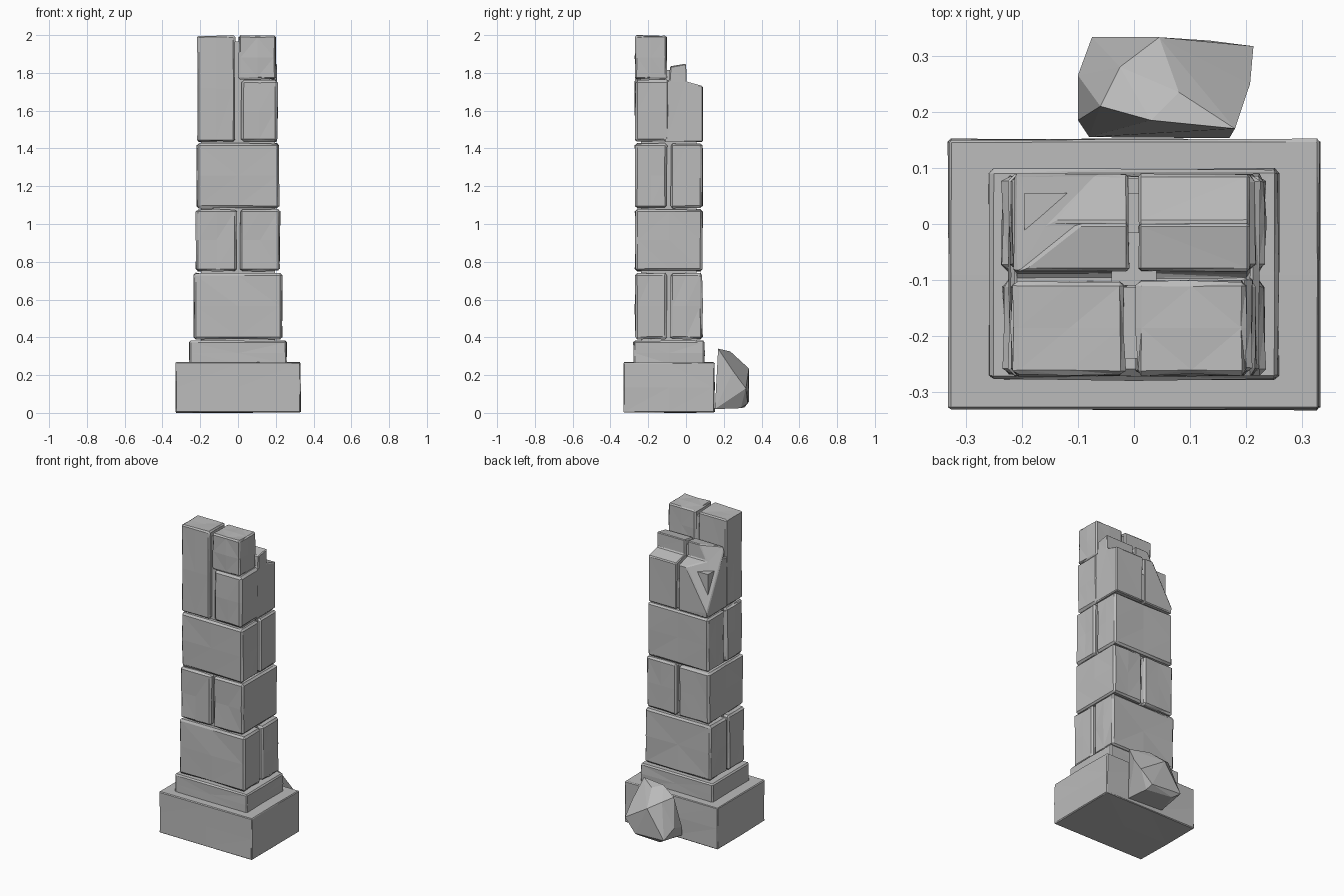
import bpy, bmesh, random
from mathutils import Vector

if "Cube" in bpy.data.objects:
    bpy.data.objects.remove(bpy.data.objects["Cube"])

random.seed(4)
stone = bpy.data.materials.new("grey_stone")
stone.diffuse_color = (0.5, 0.5, 0.5, 1)
stone.use_nodes = True
stone.node_tree.nodes["Principled BSDF"].inputs["Base Color"].default_value = stone.diffuse_color
XC, YC = 0.0, -0.09          # column axis


def finish(bm, name):
    bmesh.ops.recalc_face_normals(bm, faces=bm.faces)
    me = bpy.data.meshes.new(name)
    bm.to_mesh(me)
    bm.free()
    ob = bpy.data.objects.new(name, me)
    me.materials.append(stone)
    bpy.context.collection.objects.link(ob)
    return ob


def roughen(bm, bevel, jitter):
    # worn edges, then facets pushed slightly inwards
    if bevel:
        edges = [e for e in bm.edges if e.calc_face_angle(0) > 0.5]
        bmesh.ops.bevel(bm, geom=edges, offset=bevel, segments=1, affect='EDGES')
    if jitter:
        bm.normal_update()
        moves = [(v, v.normal * -random.uniform(0, jitter)) for v in bm.verts]
        for v, m in moves:
            v.co += m
        bmesh.ops.triangulate(bm, faces=bm.faces)


def block(name, x, y, z, bevel=0.013, jitter=0.007, cuts=1):
    bm = bmesh.new()
    bmesh.ops.create_cube(bm, size=1)
    for v in bm.verts:
        v.co = [(r[0] + r[1]) / 2 + c * (r[1] - r[0]) for r, c in zip((x, y, z), v.co)]
    if cuts:
        bmesh.ops.subdivide_edges(bm, edges=bm.edges[:], cuts=cuts, use_grid_fill=True)
    roughen(bm, bevel, jitter)
    return finish(bm, name)


def stepped(name, x0, x1, profile, chip=None):
    # y-z profile extruded along x, with an optional broken corner
    bm = bmesh.new()
    f = bm.faces.new([bm.verts.new((x0, y, z)) for y, z in profile])
    r = bmesh.ops.extrude_face_region(bm, geom=[f])
    for v in r["geom"]:
        if isinstance(v, bmesh.types.BMVert):
            v.co.x = x1
    bmesh.ops.recalc_face_normals(bm, faces=bm.faces)
    if chip:
        a, b, c = map(Vector, chip)
        r = bmesh.ops.bisect_plane(bm, geom=bm.verts[:] + bm.edges[:] + bm.faces[:],
                                   plane_co=a, plane_no=(b - a).cross(c - a), clear_outer=True)
        bmesh.ops.holes_fill(bm, edges=[e for e in bm.edges if e.is_boundary])
        bmesh.ops.recalc_face_normals(bm, faces=bm.faces)
    roughen(bm, 0.006, 0.003)
    return finish(bm, name)


# plinth and ledge
block("plinth", (-0.333, 0.333), (-0.333, 0.153), (0, 0.27), 0.006, 0.005)
block("ledge", (-0.26, 0.26), (-0.28, 0.10), (0.25, 0.383), 0.009, 0.005)

# recessed core seen in the joints
block("core", (-0.195, 0.195), (-0.238, 0.055), (0.36, 1.70), 0, 0, 0)

# courses split alternately front-to-back and side-to-side
F, B = -0.272, 0.09
for i, (z0, z1, w) in enumerate([(0.388, 0.742, 0.237), (0.748, 1.08, 0.226), (1.082, 1.43, 0.221)]):
    if i == 1:
        halves = [((-w, -0.004), (F, B)), ((0.007, w), (F, B))]
    else:
        halves = [((-w, w), (F, -0.098)), ((-w, w), (-0.086, B))]
    for side, (xr, yr) in zip(("a", "b"), halves):
        block(f"course_{i + 1}_{side}", xr, yr, (z0, z1))

# broken top course: tall front stones
block("top_front_left", (-0.217, -0.014), (F, -0.099), (1.434, 2.0), 0.01, 0.006)
block("top_front_right", (0.002, 0.203), (F, -0.099), (1.765, 2.0), 0.01, 0.006)
block("lower_front_right", (0.014, 0.212), (F, -0.085), (1.434, 1.765), 0.015, 0.006)
block("top_joint_fill", (-0.17, 0.17), (-0.24, -0.112), (1.5, 1.965), 0, 0, 0)

# rear stones stepping down, the left one broken at its corner
steps = [(-0.115, 1.434), (B, 1.434), (B, 1.73), (0.002, 1.755),
         (0.002, 1.85), (-0.085, 1.835), (-0.09, 1.76), (-0.115, 1.76)]
chip = [(-0.215, 0.09, 1.47), (-0.215, -0.1, 1.85), (-0.07, 0.085, 1.73)]
stepped("rear_steps_left", -0.215, -0.008, steps, chip)
stepped("rear_steps_right", 0.006, 0.208, steps)
block("rear_joint_fill", (-0.04, 0.04), (-0.1, 0.082), (1.445, 1.62), 0, 0, 0)
block("step_joint_fill", (-0.04, 0.04), (-0.11, -0.015), (1.6, 1.815), 0, 0, 0)

# fallen rock resting behind the plinth
rock = [(-0.10, 0.185, 0.10), (-0.10, 0.265, 0.12), (-0.075, 0.333, 0.06), (0.045, 0.333, 0.235),
        (0.135, 0.327, 0.05), (0.213, 0.317, 0.13), (0.207, 0.25, 0.22), (0.18, 0.17, 0.34),
        (-0.06, 0.21, 0.29), (0.03, 0.185, 0.335), (0.08, 0.235, 0.325), (-0.025, 0.28, 0.275),
        (-0.08, 0.155, 0.03), (0.17, 0.153, 0.02), (0.15, 0.29, 0.025), (-0.03, 0.31, 0.03)]
bm = bmesh.new()
for p in rock:
    bm.verts.new(p)
r = bmesh.ops.convex_hull(bm, input=bm.verts[:])
bmesh.ops.delete(bm, geom=[v for v in bm.verts if not v.link_faces], context='VERTS')
finish(bm, "fallen_rock")
